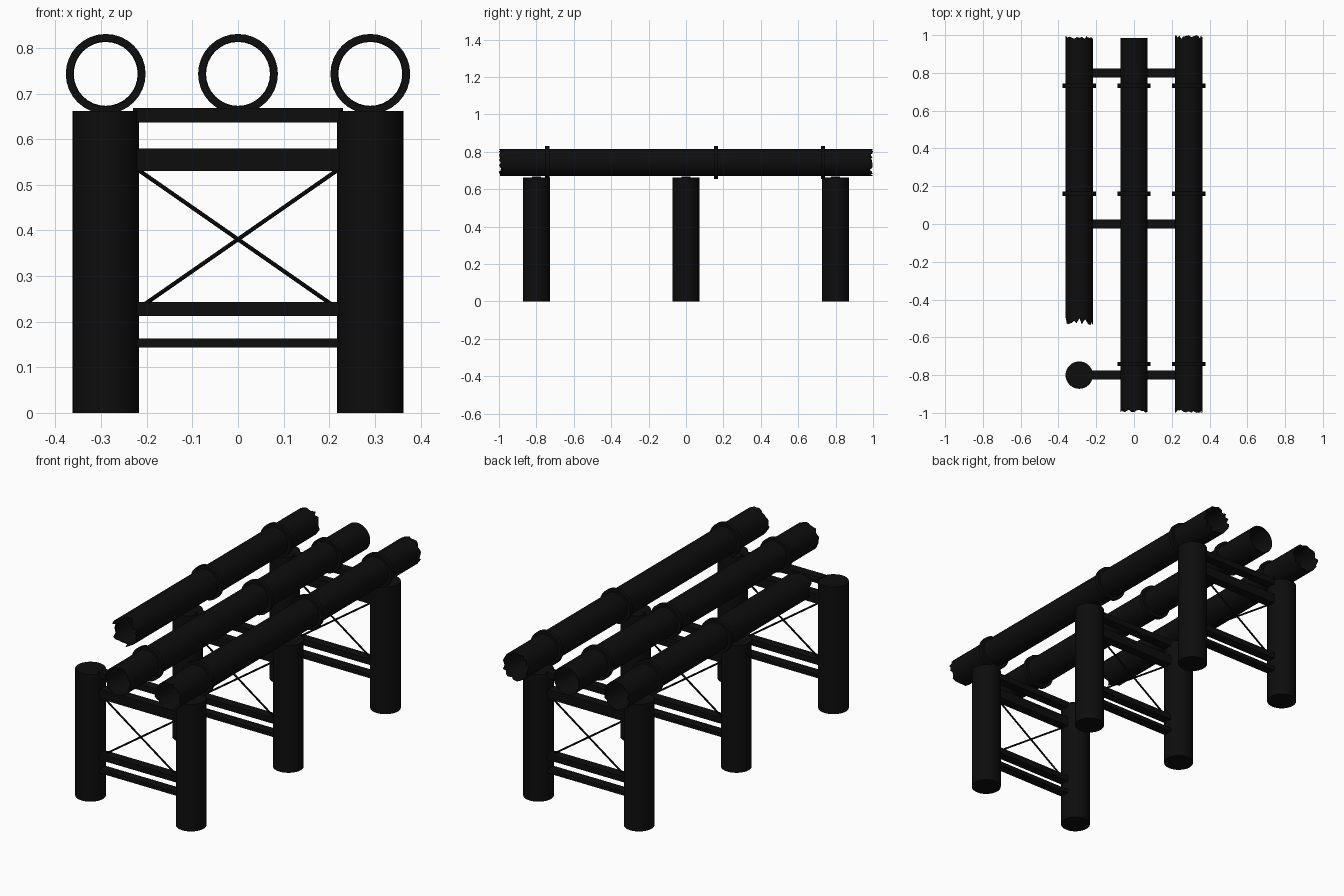
import bpy, bmesh, math, random
from mathutils import Vector

if "Cube" in bpy.data.objects:
    bpy.data.objects.remove(bpy.data.objects["Cube"])

random.seed(4)
black = bpy.data.materials.new("black_steel")
black.diffuse_color = (0.004, 0.004, 0.004, 1)
black.use_nodes = True
black.node_tree.nodes["Principled BSDF"].inputs["Base Color"].default_value = black.diffuse_color

PIPE_Z = 0.743
POST_X = 0.29
BENTS = (-0.8, 0.0, 0.8)


def finish(name, bm, smooth=False):
    bmesh.ops.recalc_face_normals(bm, faces=bm.faces)
    me = bpy.data.meshes.new(name)
    bm.to_mesh(me)
    bm.free()
    ob = bpy.data.objects.new(name, me)
    bpy.context.collection.objects.link(ob)
    me.materials.append(black)
    if smooth:
        bpy.ops.object.select_all(action='DESELECT')
        ob.select_set(True)
        bpy.context.view_layer.objects.active = ob
        bpy.ops.object.shade_smooth_by_angle(angle=math.radians(35))
    return ob


def box(name, center, size):
    bm = bmesh.new()
    bmesh.ops.create_cube(bm, size=1)
    bmesh.ops.scale(bm, vec=size, verts=bm.verts)
    bmesh.ops.translate(bm, vec=center, verts=bm.verts)
    return finish(name, bm)


def rod(name, a, b, r, sides):
    a, b = Vector(a), Vector(b)
    bm = bmesh.new()
    bmesh.ops.create_cone(bm, cap_ends=True, segments=sides, radius1=r, radius2=r,
                          depth=(b - a).length)
    rot = (b - a).to_track_quat('Z', 'Y').to_matrix()
    bmesh.ops.rotate(bm, matrix=rot, verts=bm.verts)
    bmesh.ops.translate(bm, vec=(a + b) / 2, verts=bm.verts)
    return finish(name, bm, True)


def tube(name, x, y0, y1, outer, inner, sides=32, rag0=0.0, rag1=0.0):
    """Hollow tube along y; each end is bitten back by a random amount."""
    bm = bmesh.new()
    cut0 = [y0 + rag0 * random.random() for _ in range(sides)]
    cut1 = [y1 - rag1 * random.random() for _ in range(sides)]
    cut0[3], cut1[5] = y0, y1
    loops = []
    for r, cut in ((outer, cut0), (outer, cut1), (inner, cut1), (inner, cut0)):
        loops.append([bm.verts.new((x + r * math.cos(2 * math.pi * i / sides), cut[i],
                                    PIPE_Z + r * math.sin(2 * math.pi * i / sides)))
                      for i in range(sides)])
    for k in range(4):
        a, b = loops[k], loops[(k + 1) % 4]
        for i in range(sides):
            j = (i + 1) % sides
            bm.faces.new((a[i], a[j], b[j], b[i]))
    return finish(name, bm, True)


# Support bents: two posts, four cross beams and an X brace each
for y in BENTS:
    for s in (-1, 1):
        rod("post", (s * POST_X, y, 0), (s * POST_X, y, 0.662), 0.0725, 32)
        rod("brace", (-s * 0.225, y, 0.537), (s * 0.225, y, 0.224), 0.0045, 8)
    for name, z0, z1, depth in (("top_beam", 0.637, 0.668, 0.048),
                                ("upper_beam", 0.53, 0.58, 0.048),
                                ("lower_beam", 0.212, 0.243, 0.048),
                                ("bottom_beam", 0.143, 0.163, 0.048)):
        box(name, (0, y, (z0 + z1) / 2), (0.46, depth, z1 - z0))

# Broken pipes with joint flanges
pipes = (("left_pipe", -POST_X, -0.535, 0.995, 0.045, 0.022, (0.16, 0.732)),
         ("middle_pipe", 0.0, -0.997, 0.985, 0.016, 0.0, (-0.742, 0.16, 0.732)),
         ("right_pipe", POST_X, -1.0, 1.0, 0.018, 0.022, (-0.742, 0.16, 0.732)))
for name, x, y0, y1, r0, r1, joints in pipes:
    tube(name, x, y0, y1, 0.0725, 0.07, 32, r0, r1)
    for y in joints:
        tube("pipe_flange", x, y - 0.011, y + 0.011, 0.0875, 0.0715, 32)
